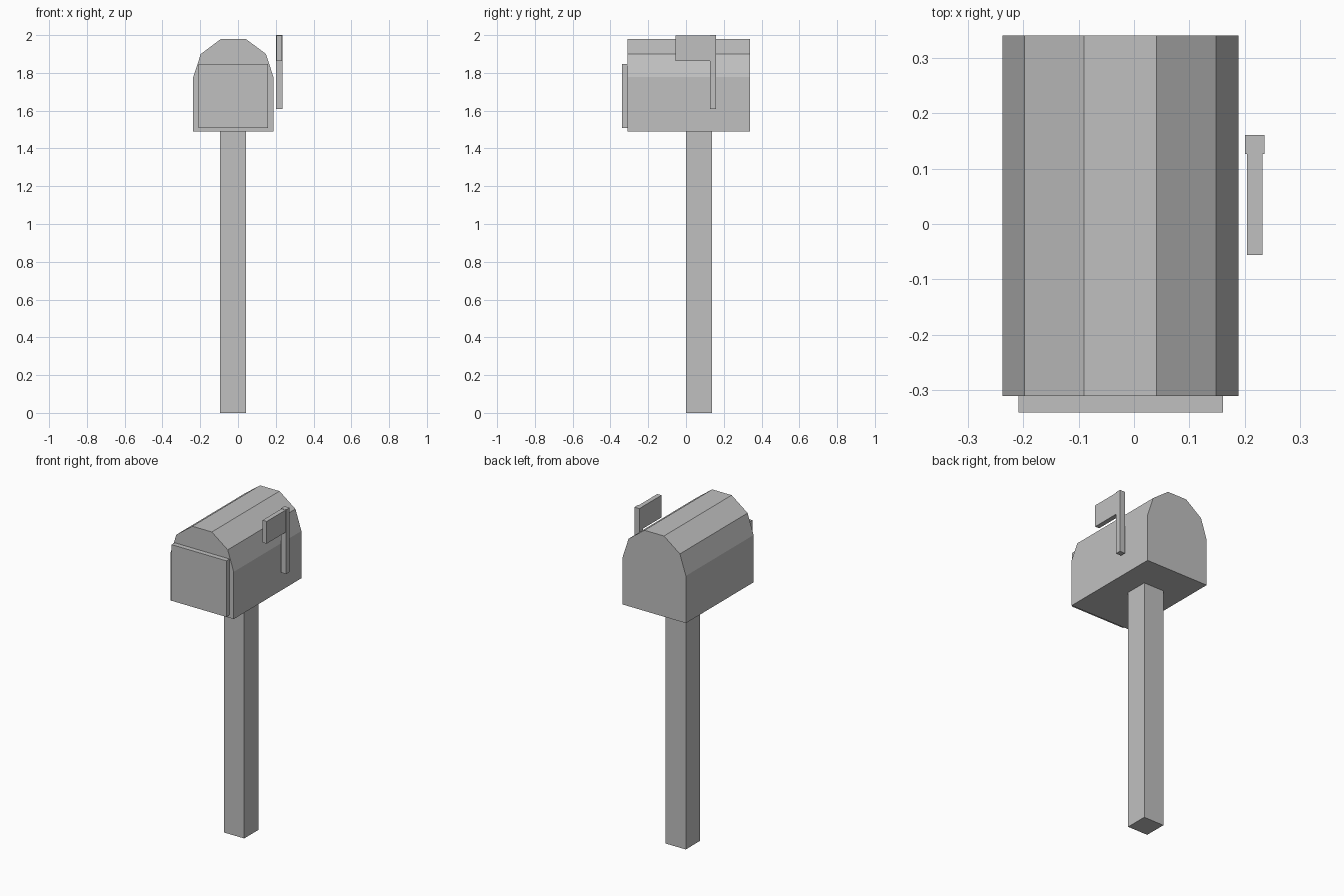
import bpy
import bmesh

cube = bpy.data.objects.get("Cube")
if cube:
    bpy.data.objects.remove(cube, do_unlink=True)

# Single flat colour
GREY = (0.53, 0.53, 0.53, 1.0)
grey = bpy.data.materials.new("plain grey")
grey.use_nodes = True
grey.diffuse_color = GREY
grey.node_tree.nodes["Principled BSDF"].inputs["Base Color"].default_value = GREY


def extrude_profile(name, profile, y0, y1):
    """Solid with an (x, z) outline running from y0 to y1."""
    bm = bmesh.new()
    face = bm.faces.new([bm.verts.new((x, y0, z)) for x, z in profile])
    result = bmesh.ops.extrude_face_region(bm, geom=[face])
    verts = [g for g in result["geom"] if isinstance(g, bmesh.types.BMVert)]
    bmesh.ops.translate(bm, verts=verts, vec=(0, y1 - y0, 0))
    bmesh.ops.recalc_face_normals(bm, faces=bm.faces)
    mesh = bpy.data.meshes.new(name)
    bm.to_mesh(mesh)
    bm.free()
    mesh.materials.append(grey)
    obj = bpy.data.objects.new(name, mesh)
    bpy.context.collection.objects.link(obj)
    return obj


def box(name, x, y, z):
    outline = [(x[0], z[0]), (x[1], z[0]), (x[1], z[1]), (x[0], z[1])]
    return extrude_profile(name, outline, *y)


# Arched box: half outline mirrored about its own centre line
centre = -0.0245
half = [(0.2125, 1.49), (0.2125, 1.777), (0.1725, 1.90), (0.0655, 1.98)]
arch = [(centre + x, z) for x, z in half]
arch += [(centre - x, z) for x, z in reversed(half)]
extrude_profile("mailbox_body", arch, -0.31, 0.34)

# Front door plate
box("door", (-0.208, 0.16), (-0.34, -0.31), (1.507, 1.848))

# Post
box("post", (-0.095, 0.042), (0.0, 0.138), (0.0, 1.49))

# Raised flag on the left side
box("flag_staff", (0.20, 0.235), (0.126, 0.16), (1.61, 2.0))
box("flag_plate", (0.204, 0.232), (-0.056, 0.126), (1.863, 1.998))
